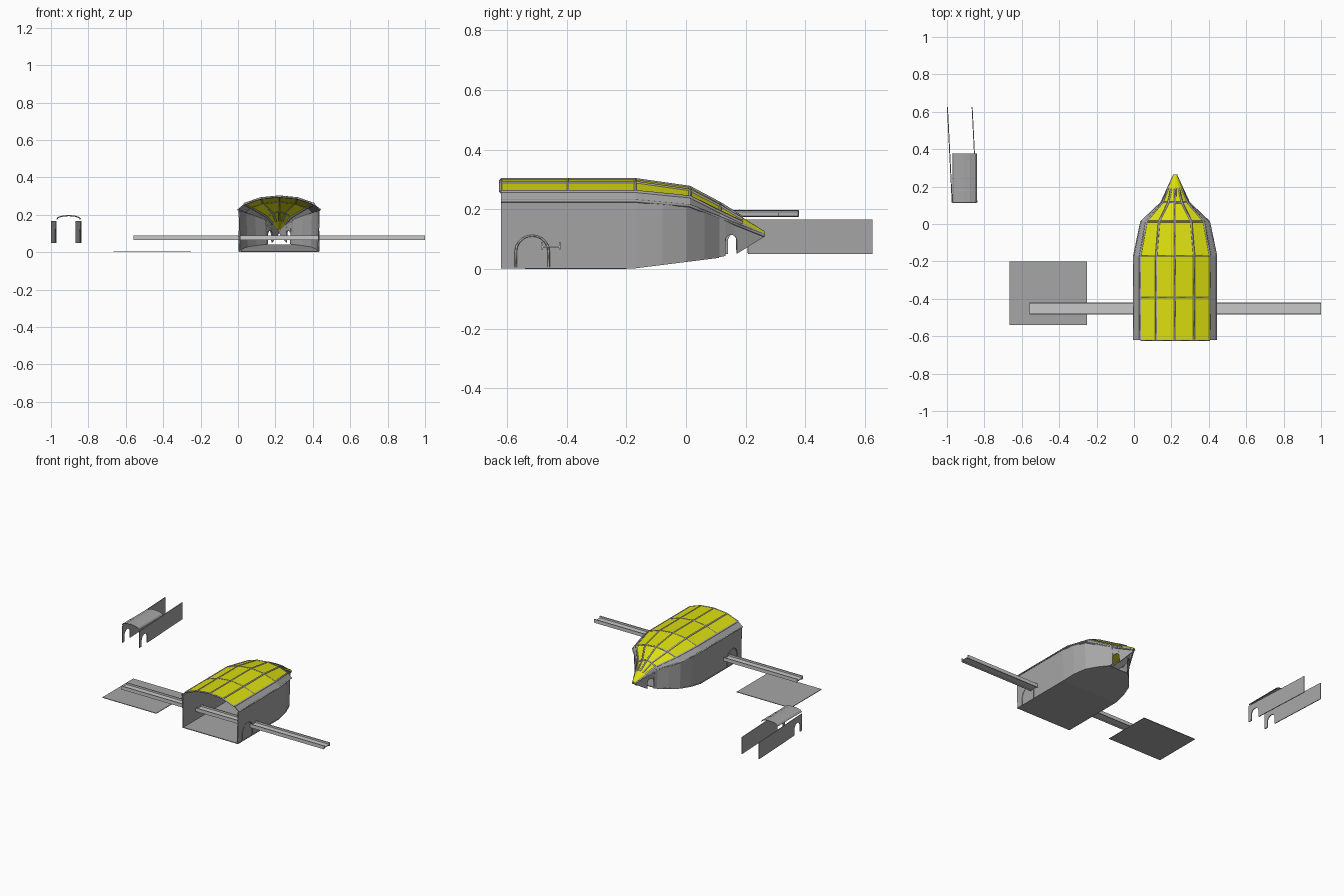
import bpy, math
from math import sin, cos, pi

if "Cube" in bpy.data.objects:
    bpy.data.objects.remove(bpy.data.objects["Cube"], do_unlink=True)


def material(name, rgb):
    m = bpy.data.materials.new(name)
    m.use_nodes = True
    m.diffuse_color = (*rgb, 1)
    m.node_tree.nodes["Principled BSDF"].inputs["Base Color"].default_value = (*rgb, 1)
    return m


grey = material("mid grey", (.38, .38, .38))
pale = material("pale grey", (.58, .58, .58))
yellow = material("roof yellow", (.72, .74, .005))
CX = .22  # centre line of the hull


def interp(table, y):
    for (a, u), (b, v) in zip(table, table[1:]):
        if y <= b:
            return u + (v - u) * max(0, y - a) / (b - a)
    return table[-1][1]


def grid(name, rows, mats, thick=0, rule=None):
    """Skin rows of points with quads; rule picks a material by column."""
    n = len(rows[0])
    faces = [(i * n + j, i * n + j + 1, (i + 1) * n + j + 1, (i + 1) * n + j)
             for i in range(len(rows) - 1) for j in range(n - 1)]
    me = bpy.data.meshes.new(name)
    me.from_pydata([p for r in rows for p in r], [], faces)
    for m in mats:
        me.materials.append(m)
    if rule:
        for k, f in enumerate(me.polygons):
            f.material_index = rule(k % (n - 1))
    ob = bpy.data.objects.new(name, me)
    bpy.context.collection.objects.link(ob)
    if thick:
        mod = ob.modifiers.new("thickness", "SOLIDIFY")
        mod.thickness, mod.offset = thick, 0
    return ob


def bar(name, pts, r, mat):
    cu = bpy.data.curves.new(name, "CURVE")
    cu.dimensions, cu.bevel_depth, cu.bevel_resolution = "3D", r, 0
    cu.use_fill_caps = True
    sp = cu.splines.new("POLY")
    sp.points.add(len(pts) - 1)
    for q, p in zip(sp.points, pts):
        q.co = (*p, 1)
    cu.materials.append(mat)
    ob = bpy.data.objects.new(name, cu)
    bpy.context.collection.objects.link(ob)


def box(name, lo, hi, mat):
    rows = [[(x, y, lo[2]) for y in (lo[1], hi[1])] for x in (lo[0], hi[0])]
    ob = grid(name, rows, [mat], hi[2] - lo[2])
    ob.location.z = (hi[2] - lo[2]) / 2


def arch_base(y, base, a, b, top):
    """Lower edge of a wall with an arched doorway between a and b."""
    if not a < y < b:
        return base
    r = (b - a) / 2
    return top - r + math.sqrt(max(0, r * r - (y - (a + b) / 2) ** 2))


def arch_stations(a, b):
    mid, r, e = (a + b) / 2, (b - a) / 2, .0004
    return [a, a + e] + [mid - r * cos(pi * i / 10) for i in range(1, 10)] + [b - e, b]


# Hull outline: half width, keel height and rim height along the length
width = [(-.62, .214), (-.17, .214), (-.08, .204), (0, .178), (.06, .13),
         (.11, .078), (.17, .045), (.26, .003)]
keel = [(-.62, .005), (-.17, .005), (.11, .04), (.17, .052), (.26, .108)]
rim = [(-.62, .225), (-.17, .225), (.01, .21), (.11, .172), (.26, .115)]
DOOR = (.13, .17, .115)
base_y = [p[0] for p in width]
ys = sorted(set(base_y + arch_stations(*DOOR[:2])))

for side, s in (("left", 1), ("right", -1)):
    rows = []
    for y in ys:
        w = interp(width, y)
        rows.append([(CX + s * (w - .006), y, arch_base(y, interp(keel, y), *DOOR)),
                     (CX + s * w, y, interp(rim, y))])
    grid(side + "_hull_wall", rows, [grey], .006)
    # Raised trim of the side portal
    x = CX + s * .213
    pts = [(x, -.57, .005)]
    pts += [(x, -.515 - .055 * cos(pi * i / 10), .06 + .052 * sin(pi * i / 10))
            for i in range(11)]
    pts.append((x, -.46, .005))
    bar(side + "_portal_trim", pts, .004, grey)

grid("hull_floor", [[(CX + s * interp(width, y), y, interp(keel, y)) for s in (-1, 1)]
                    for y in base_y if y < .12], [grey], .005)

# Faceted roof: half sections from eave to ridge
sections = [
    (-.62, [(.22, .228), (.185, .258), (.1, .288), (0, .298)]),
    (-.395, [(.22, .228), (.185, .258), (.1, .288), (0, .298)]),
    (-.17, [(.22, .228), (.185, .258), (.1, .288), (0, .298)]),
    (.012, [(.182, .212), (.152, .24), (.085, .262), (0, .272)]),
    (.113, [(.075, .172), (.066, .19), (.035, .21), (0, .218)]),
    (.263, [(.006, .112), (.005, .118), (.003, .122), (0, .124)])]
roof = [[(CX - w, y, z) for w, z in half] + [(CX + w, y, z) for w, z in half[-2::-1]]
        for y, half in sections]
grid("roof_panels", roof, [grey, yellow], .005, lambda c: 0 if c in (0, 5) else 1)
for i, row in enumerate(roof[:-1]):
    bar("roof_cross_rib_%d" % i, row[1:-1], .006, grey)
for j in range(1, 6):
    bar("roof_long_rib_%d" % j, [r[j] for r in roof[:-1]] +
        [tuple((a + b) / 2 for a, b in zip(roof[-2][j], roof[-1][j]))], .007, grey)
for j in (0, 6):
    bar("eave_rail_%d" % j, [r[j] for r in roof], .005, grey)

# Long channel beam crossing the hull
box("beam_floor", (-.56, -.485, .072), (1, -.42, .078), pale)
for name, y in (("front", -.485), ("back", -.426)):
    box("beam_%s_flange" % name, (-.56, y, .066), (1, y + .006, .09), pale)

# Flat ground panel
box("flat_panel", (-.665, -.54, .0), (-.25, -.2, .004), grey)

# Detached side plates with arched cut-outs
plate_y = sorted([.115, .625] + arch_stations(.14, .207))
for name, x in (("outer", -.972), ("inner", -.84)):
    grid(name + "_side_plate",
         [[(x - .05 * (y - .115), y, arch_base(y, .05, .14, .207, .125)),
           (x - .05 * (y - .115), y, .166)] for y in plate_y], [grey], .005)

# Small curved canopy with ribs above the plates
arc = [(-.906 - .064 * cos(pi * t / 6), .176 + .02 * sin(pi * t / 6)) for t in range(7)]
canopy = [[(x, y, z) for x, z in arc] for y in (.115, .18, .245, .31, .375)]
grid("canopy", canopy, [grey], .004)
for i, row in enumerate(canopy):
    bar("canopy_cross_rib_%d" % i, row, .003, grey)
for j in (2, 4):
    bar("canopy_long_rib_%d" % j, [r[j] for r in canopy], .003, grey)
